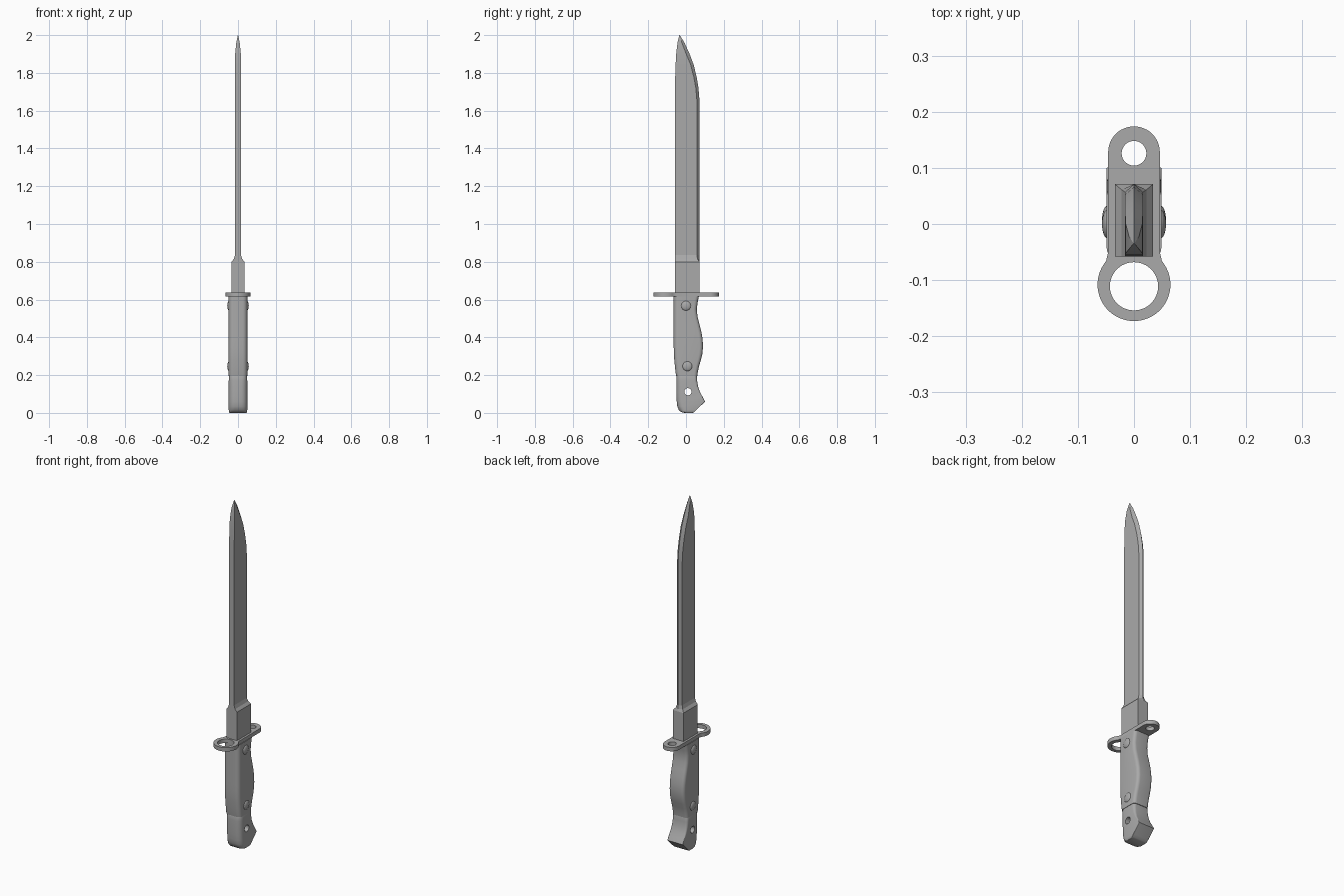
import bpy, bmesh
from math import sin, cos, pi, radians

if "Cube" in bpy.data.objects:
    bpy.data.objects.remove(bpy.data.objects["Cube"])

steel = bpy.data.materials.new("steel grey")
steel.use_nodes = True
steel.diffuse_color = (0.4, 0.4, 0.4, 1)
steel.node_tree.nodes["Principled BSDF"].inputs["Base Color"].default_value = (0.4, 0.4, 0.4, 1)


def shade(obj, angle):
    bpy.ops.object.select_all(action="DESELECT")
    obj.select_set(True)
    bpy.context.view_layer.objects.active = obj
    bpy.ops.object.shade_smooth_by_angle(angle=radians(angle))


def loft(name, rings, angle):
    """Skin a stack of equal-length rings and cap both ends."""
    bm = bmesh.new()
    loops = [[bm.verts.new(p) for p in ring] for ring in rings]
    n = len(loops[0])
    for a, b in zip(loops, loops[1:]):
        for i in range(n):
            j = (i + 1) % n
            bm.faces.new((a[i], a[j], b[j], b[i]))
    bm.faces.new(loops[0][::-1])
    bm.faces.new(loops[-1])
    bmesh.ops.recalc_face_normals(bm, faces=bm.faces)
    mesh = bpy.data.meshes.new(name)
    bm.to_mesh(mesh)
    bm.free()
    mesh.materials.append(steel)
    obj = bpy.data.objects.new(name, mesh)
    bpy.context.collection.objects.link(obj)
    shade(obj, angle)
    return obj


def arc(cx, cy, r, start, end, steps):
    angles = [radians(start + (end - start) * i / steps) for i in range(steps + 1)]
    return [(cx + r * cos(a), cy + r * sin(a)) for a in angles]


def rounded(z, front, back, w, r_front, r_back):
    """Rounded rectangle with separate front and back corner radii."""
    f, b = r_front, r_back
    pts = (arc(w - b, back - b, b, 0, 90, 5) + arc(b - w, back - b, b, 90, 180, 5)
           + arc(f - w, front + f, f, 180, 270, 5) + arc(w - f, front + f, f, 270, 360, 5))
    return [(x, y, z) for x, y in pts]


def blade_ring(z, front, back, w, bevel):
    """Flat spine at the front, ground edge at the back."""
    return [(-w, front, z), (w, front, z), (w, back - bevel, z),
            (0, back, z), (-w, back - bevel, z)]


# Blade with its thick base block and curved shoulder
blade = [
    (0.63, -0.058, 0.071, 0.034, 0.0), (0.80, -0.058, 0.071, 0.034, 0.0),
    (0.815, -0.058, 0.071, 0.022, 0.010), (0.835, -0.058, 0.071, 0.016, 0.014),
    (1.66, -0.058, 0.071, 0.016, 0.014), (1.72, -0.058, 0.066, 0.016, 0.014),
    (1.78, -0.057, 0.056, 0.016, 0.015), (1.845, -0.055, 0.040, 0.016, 0.016),
    (1.90, -0.052, 0.019, 0.015, 0.018), (1.96, -0.045, -0.008, 0.009, 0.014),
    (2.0, -0.035, -0.033, 0.001, 0.001),
]
loft("blade", [blade_ring(*s) for s in blade], 8)

# Crossguard plate with a large front ring and a small back ring
curve = bpy.data.curves.new("guard_outline", "CURVE")
curve.dimensions = "2D"
curve.fill_mode = "BOTH"
curve.extrude = 0.011
outline = (arc(0, 0.128, 0.046, 0, 180, 24) + [(-0.046, -0.05)]
           + arc(0, -0.108, 0.065, 140, 400, 40) + [(0.046, -0.05)])
for pts in (outline, arc(0, 0.126, 0.022, 0, 350, 35), arc(0, -0.111, 0.043, 0, 350, 35)):
    spline = curve.splines.new("POLY")
    spline.points.add(len(pts) - 1)
    for p, (x, y) in zip(spline.points, pts):
        p.co = (x, y, 0, 1)
    spline.use_cyclic_u = True
flat = bpy.data.objects.new("guard_outline", curve)
bpy.context.collection.objects.link(flat)
mesh = bpy.data.meshes.new_from_object(flat.evaluated_get(bpy.context.evaluated_depsgraph_get()))
bpy.data.objects.remove(flat)
bm = bmesh.new()
bm.from_mesh(mesh)
bmesh.ops.remove_doubles(bm, verts=bm.verts, dist=0.0001)
bmesh.ops.recalc_face_normals(bm, faces=bm.faces)
bm.to_mesh(mesh)
bm.free()
mesh.materials.clear()
mesh.materials.append(steel)
guard = bpy.data.objects.new("crossguard", mesh)
guard.location.z = 0.626
bpy.context.collection.objects.link(guard)
shade(guard, 35)

# Grip with a swelling back
grip = [
    (0.195, -0.052, 0.060), (0.22, -0.056, 0.063), (0.25, -0.059, 0.070),
    (0.28, -0.062, 0.079), (0.31, -0.064, 0.086), (0.35, -0.065, 0.090),
    (0.39, -0.065, 0.088), (0.43, -0.065, 0.081), (0.47, -0.065, 0.071),
    (0.51, -0.065, 0.061), (0.55, -0.065, 0.057), (0.58, -0.065, 0.061),
    (0.616, -0.065, 0.068),
]
loft("grip", [rounded(*s, 0.049, 0.024, 0.018) for s in grip], 40)

# Pommel with a beak at the back
pommel = [
    (0.0, -0.008, 0.035, 0.045, 0.012, 0.003), (0.004, -0.025, 0.044, 0.048, 0.022, 0.003),
    (0.015, -0.038, 0.055, 0.049, 0.03, 0.003), (0.035, -0.046, 0.075, 0.049, 0.032, 0.003),
    (0.06, -0.049, 0.101, 0.049, 0.032, 0.003), (0.085, -0.050, 0.088, 0.049, 0.032, 0.005),
    (0.11, -0.051, 0.074, 0.049, 0.032, 0.009), (0.14, -0.051, 0.064, 0.049, 0.032, 0.013),
    (0.17, -0.051, 0.059, 0.049, 0.03, 0.015), (0.19, -0.050, 0.058, 0.048, 0.028, 0.015),
    (0.198, -0.048, 0.056, 0.046, 0.026, 0.015),
]
body = loft("pommel", [rounded(*s) for s in pommel], 35)
bpy.ops.mesh.primitive_cylinder_add(vertices=24, radius=0.019, depth=0.3,
                                    location=(0, 0.01, 0.112), rotation=(0, pi / 2, 0))
cutter = bpy.context.object
cutter.name = "hole_cutter"
cutter.hide_render = True
cutter.data.materials.append(steel)
cut = body.modifiers.new("cross_hole", "BOOLEAN")
cut.object = cutter
cut.operation = "DIFFERENCE"
cut.solver = "EXACT"
bpy.context.view_layer.objects.active = body
bpy.ops.object.modifier_apply(modifier=cut.name)
bpy.data.objects.remove(cutter)
shade(body, 35)

# Domed rivets on both sides of the grip
for label, y, z in (("upper", 0.0, 0.567), ("lower", 0.007, 0.247)):
    for side, sign in (("left", 1), ("right", -1)):
        bpy.ops.mesh.primitive_uv_sphere_add(segments=24, ring_count=12, radius=1,
                                             location=(sign * 0.047, y, z),
                                             rotation=(0, pi / 2, 0))
        rivet = bpy.context.object
        rivet.name = f"{label}_{side}_rivet"
        rivet.scale = (0.026, 0.026, 0.010)
        rivet.data.materials.append(steel)
        shade(rivet, 40)
